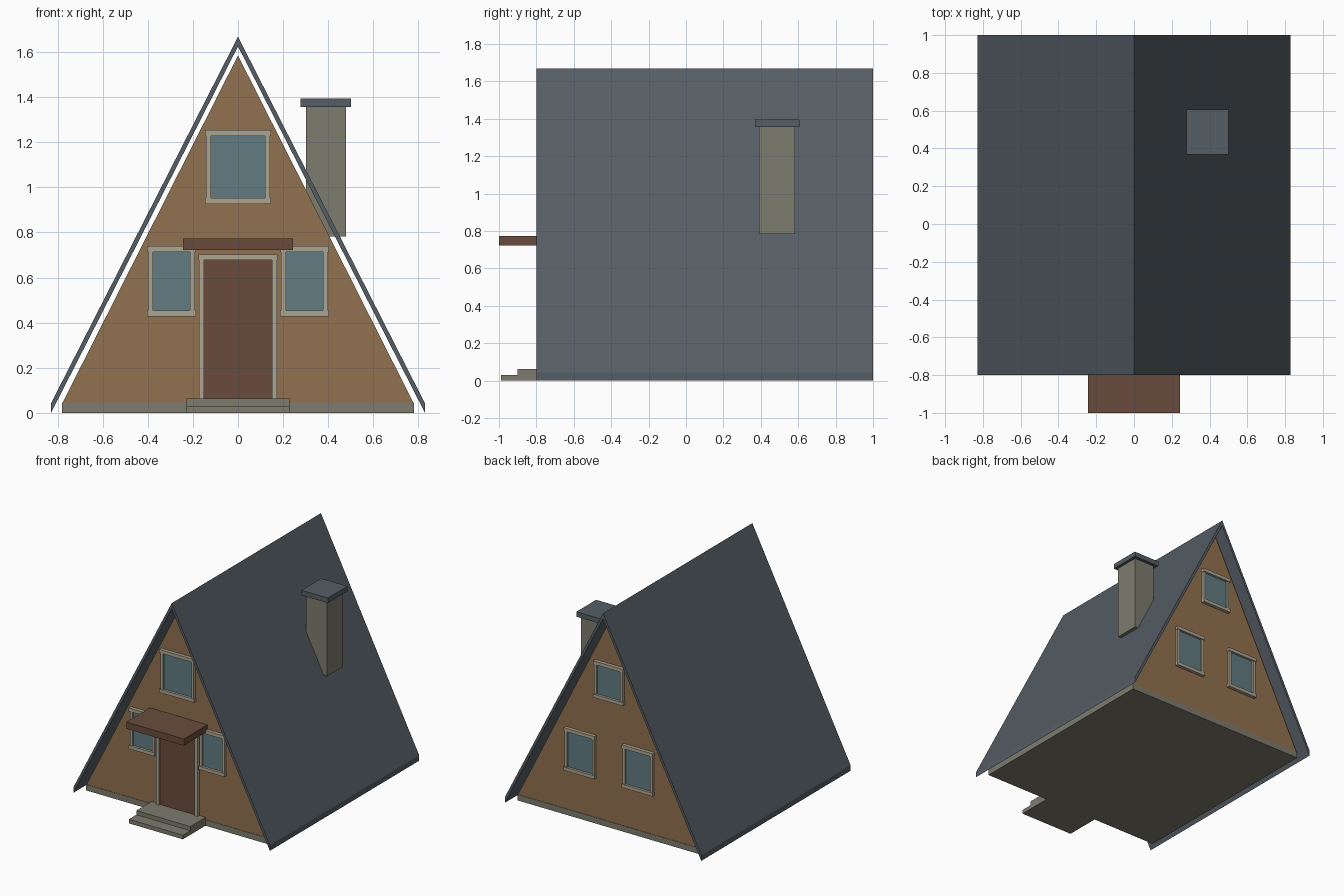
import bpy, bmesh

if "Cube" in bpy.data.objects:
    bpy.data.objects.remove(bpy.data.objects["Cube"])


def srgb(r, g, b):
    lin = [(c / 255 / 12.92) if c < 10 else ((c / 255 + 0.055) / 1.055) ** 2.4 for c in (r, g, b)]
    return (*lin, 1)


def material(name, rgb):
    m = bpy.data.materials.new(name)
    m.diffuse_color = srgb(*rgb)
    m.use_nodes = True
    m.node_tree.nodes["Principled BSDF"].inputs["Base Color"].default_value = m.diffuse_color
    return m


WOOD = material("wall wood", (145, 113, 78))
SLATE = material("roof slate", (85, 94, 101))
STONE = material("stone", (125, 124, 110))
GLASS = material("window glass", (98, 124, 130))
DOOR = material("dark red wood", (105, 76, 60))
TRIM = material("pale trim", (172, 165, 145))


def finish(name, bm, mat):
    bmesh.ops.recalc_face_normals(bm, faces=bm.faces)
    mesh = bpy.data.meshes.new(name)
    bm.to_mesh(mesh)
    bm.free()
    mesh.materials.append(mat)
    ob = bpy.data.objects.new(name, mesh)
    bpy.context.collection.objects.link(ob)
    return ob


def add_box(bm, x, y, z):
    """Box between the (min, max) pairs x, y, z."""
    for v in bmesh.ops.create_cube(bm, size=1)["verts"]:
        v.co = [(a + b) / 2 + c * (b - a) for (a, b), c in zip((x, y, z), v.co)]


def box(name, x, y, z, mat):
    bm = bmesh.new()
    add_box(bm, x, y, z)
    return finish(name, bm, mat)


def prism(name, profile, y0, y1, mat):
    """Extrude an x-z profile along y."""
    bm = bmesh.new()
    face = bm.faces.new([bm.verts.new((x, y0, z)) for x, z in profile])
    out = bmesh.ops.extrude_face_region(bm, geom=[face])
    for v in out["geom"]:
        if isinstance(v, bmesh.types.BMVert):
            v.co.y = y1
    return finish(name, bm, mat)


FRONT, BACK = -0.715, 0.915


def depth(wall, d):
    """y range of a plate standing d proud of a gable wall."""
    return (wall - d, wall) if wall < 0 else (wall, wall + d)


def window(name, wall, cx, cz, hw, hh, t=0.026):
    box(name + "_glass", (cx - hw + t, cx + hw - t), depth(wall, 0.008),
        (cz - hh + t, cz + hh - t), GLASS)
    bm = bmesh.new()
    for s in (-1, 1):
        xs = sorted((cx + s * (hw - 0.005), cx + s * (hw - t)))
        add_box(bm, xs, depth(wall, 0.02), (cz - hh + t, cz + hh - t))
        zs = sorted((cz + s * hh, cz + s * (hh - t)))
        add_box(bm, (cx - hw, cx + hw), depth(wall, 0.026), zs)
    finish(name + "_frame", bm, TRIM)


# Main body: stone base, triangular walls, steep roof
box("foundation", (-0.78, 0.78), (FRONT - 0.003, BACK + 0.003), (0, 0.045), STONE)
prism("walls", [(-0.778, 0.045), (0.778, 0.045), (0, 1.585)], FRONT, BACK, WOOD)
prism("roof", [(-0.829, 0), (-0.829, 0.043), (0, 1.668), (0.829, 0.043),
               (0.829, 0), (0, 1.625)], -0.8, 1.0, SLATE)

# Chimney
box("chimney", (0.302, 0.478), (0.39, 0.583), (0.783, 1.357), STONE)
box("chimney_cap", (0.278, 0.501), (0.368, 0.606), (1.357, 1.395), SLATE)

# Door with surround, canopy and steps
box("door", (-0.15, 0.15), depth(FRONT, 0.01), (0.045, 0.677), DOOR)
bm = bmesh.new()
for s in (-1, 1):
    add_box(bm, sorted((s * 0.15, s * 0.174)), depth(FRONT, 0.024), (0.045, 0.677))
add_box(bm, (-0.176, 0.176), depth(FRONT, 0.028), (0.677, 0.702))
finish("door_frame", bm, TRIM)
box("door_canopy", (-0.243, 0.243), (-1.0, FRONT), (0.722, 0.773), DOOR)
box("lower_step", (-0.228, 0.228), (-0.99, FRONT), (0, 0.031), STONE)
box("upper_step", (-0.228, 0.228), (-0.9, FRONT), (0.031, 0.063), STONE)

# Windows on both gables
window("front_upper_window", FRONT, 0, 1.09, 0.146, 0.164)
window("back_upper_window", BACK, 0, 1.11, 0.125, 0.14)
for side, s in (("left", -1), ("right", 1)):
    window(f"front_{side}_window", FRONT, s * 0.295, 0.583, 0.109, 0.156)
    window(f"back_{side}_window", BACK, s * 0.245, 0.51, 0.13, 0.163)
